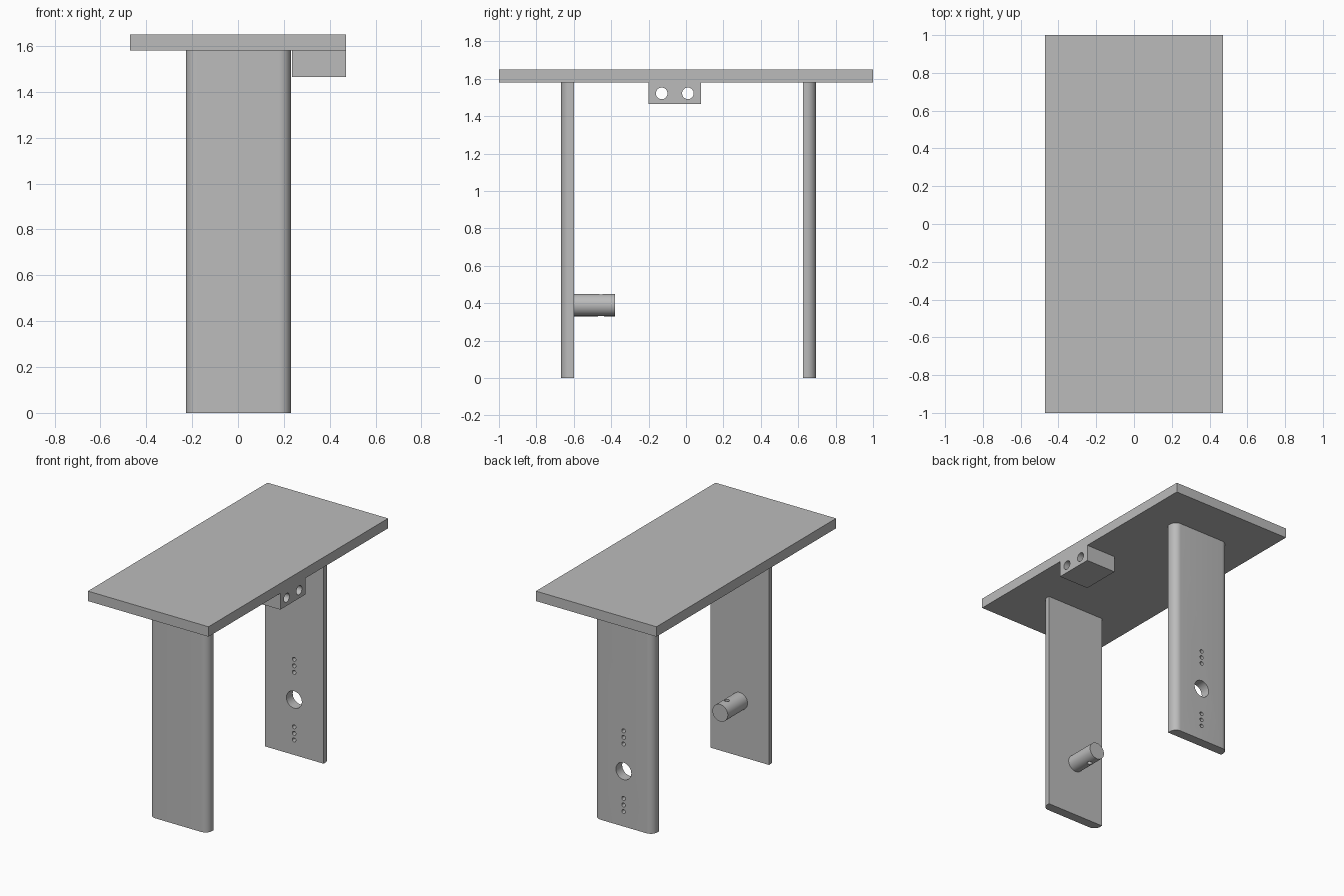
import bpy, bmesh
from math import radians
from mathutils import Matrix, Vector

if "Cube" in bpy.data.objects:
    bpy.data.objects.remove(bpy.data.objects["Cube"])

GREY = (0.5, 0.5, 0.5, 1)
grey = bpy.data.materials.new("plain grey")
grey.use_nodes = True
grey.diffuse_color = GREY
grey.node_tree.nodes["Principled BSDF"].inputs["Base Color"].default_value = GREY

TURN = {"X": Matrix.Rotation(radians(90), 4, "Y"),
        "Y": Matrix.Rotation(radians(90), 4, "X"),
        "Z": Matrix.Identity(4)}


def make_object(name, bm):
    mesh = bpy.data.meshes.new(name)
    bm.to_mesh(mesh)
    bm.free()
    mesh.materials.append(grey)
    obj = bpy.data.objects.new(name, mesh)
    bpy.context.collection.objects.link(obj)
    return obj


def box(name, low, high, round_side=0):
    """Box between two corners; round_side (-1 or 1) rounds the upright edges on that y side."""
    low, high = Vector(low), Vector(high)
    mid = (low + high) / 2
    bm = bmesh.new()
    bmesh.ops.create_cube(bm, size=1, matrix=Matrix.Translation(mid) @ Matrix.Diagonal((high - low).to_4d()))
    if round_side:
        edges = [e for e in bm.edges
                 if abs(e.verts[0].co.z - e.verts[1].co.z) > 0.5
                 and (e.verts[0].co.y - mid.y) * round_side > 0]
        bmesh.ops.bevel(bm, geom=edges, offset=0.05, segments=10, profile=0.5, affect="EDGES")
    return make_object(name, bm)


def rods(name, axis, items, length):
    """Parallel cylinders along one axis, from (centre, radius) pairs."""
    bm = bmesh.new()
    for centre, radius in items:
        bmesh.ops.create_cone(bm, cap_ends=True, segments=40, radius1=radius, radius2=radius,
                              depth=length, matrix=Matrix.Translation(centre) @ TURN[axis])
    return make_object(name, bm)


def drill(obj, axis, items):
    cutter = rods("drill", axis, items, 0.8)
    mod = obj.modifiers.new("holes", "BOOLEAN")
    mod.operation, mod.solver, mod.object = "DIFFERENCE", "EXACT", cutter
    bpy.context.view_layer.objects.active = obj
    bpy.ops.object.modifier_apply(modifier=mod.name)
    bpy.data.objects.remove(cutter)


# Table top
top = box("table_top", (-0.47, -1, 1.58), (0.47, 1, 1.65))

# Plank legs, rounded on their outer upright edges
front_leg = box("front_leg", (-0.227, -0.668, 0), (0.23, -0.6, 1.58), -1)
back_leg = box("back_leg", (-0.227, 0.625, 0), (0.23, 0.695, 1.58), 1)

# Large hole in the back leg with three small ones above and below
HOLE_Z = 0.39
holes = [((0, 0.66, HOLE_Z), 0.06)]
for side in (-1, 1):
    for step in (0.192, 0.238, 0.284):
        holes.append(((0, 0.66, HOLE_Z + side * step), 0.014))
drill(back_leg, "Y", holes)

# Block under the edge of the top, with two holes through it
block = box("edge_block", (0.235, -0.2, 1.465), (0.47, 0.08, 1.58))
drill(block, "X", [((0.35, y, 1.522), 0.031) for y in (-0.13, 0.01)])

# Peg on the inside of the front leg, with an upright pin hole
peg = rods("peg", "Y", [((0, -0.49, HOLE_Z), 0.06)], 0.22)
drill(peg, "Z", [((0, -0.455, HOLE_Z), 0.017)])

# Smooth the rounded surfaces, keep corners crisp
for obj in (top, front_leg, back_leg, block, peg):
    bpy.ops.object.select_all(action="DESELECT")
    obj.select_set(True)
    bpy.context.view_layer.objects.active = obj
    bpy.ops.object.shade_smooth_by_angle(angle=radians(30))
